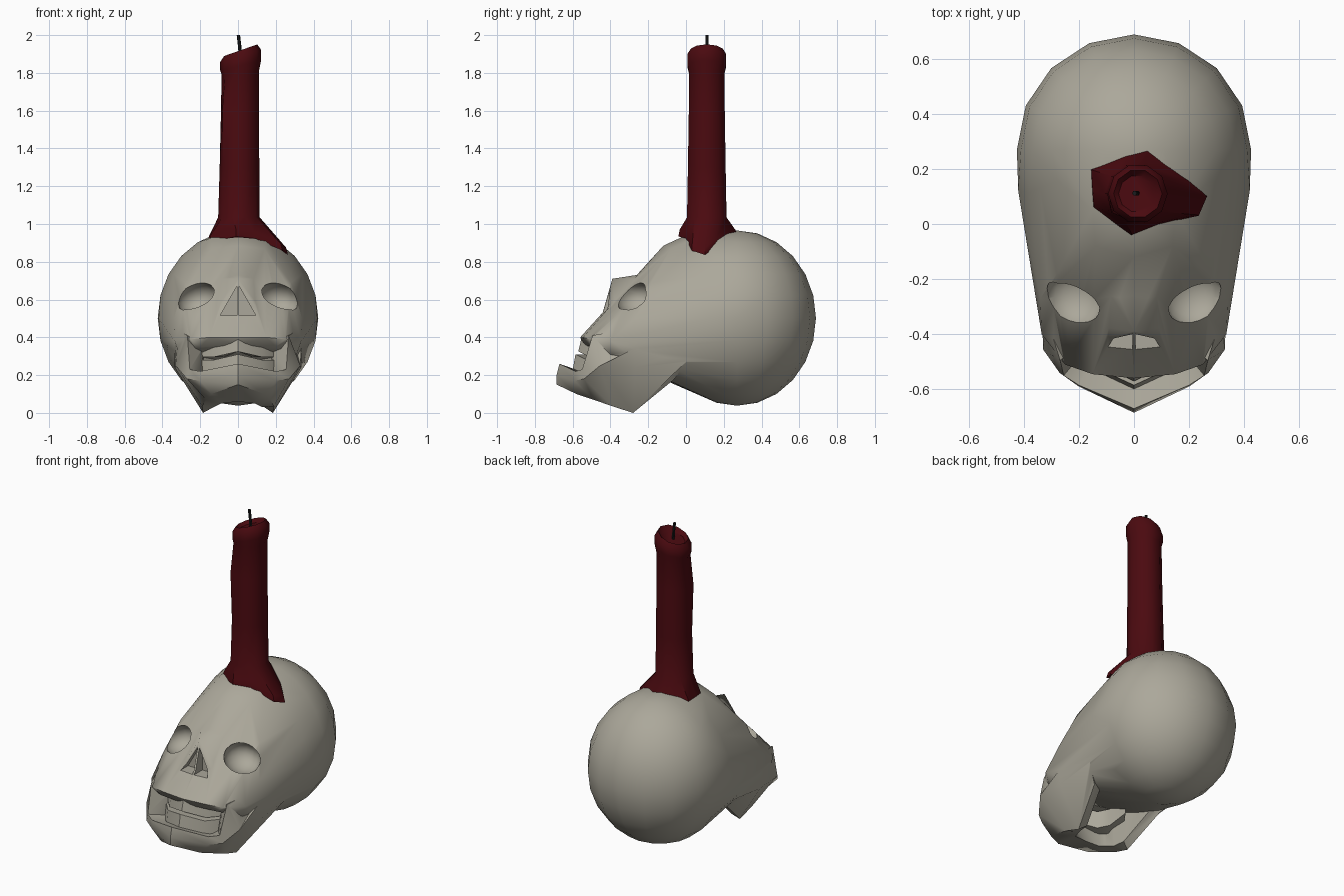
import bpy, bmesh
from math import sin, cos, pi, radians, sqrt
from mathutils import Matrix

if "Cube" in bpy.data.objects:
    bpy.data.objects.remove(bpy.data.objects["Cube"])


def material(name, rgb):
    m = bpy.data.materials.new(name)
    m.diffuse_color = (*rgb, 1)
    m.use_nodes = True
    m.node_tree.nodes["Principled BSDF"].inputs["Base Color"].default_value = m.diffuse_color
    return m


BONE = material("bone", (0.41, 0.39, 0.325))
WAX = material("wax", (0.07, 0.003, 0.005))
BLACK = material("soot", (0.01, 0.01, 0.01))


def finish(bm, name, mat):
    bmesh.ops.recalc_face_normals(bm, faces=bm.faces)
    if bm.calc_volume(signed=True) < 0:
        bmesh.ops.reverse_faces(bm, faces=bm.faces)
    me = bpy.data.meshes.new(name)
    bm.to_mesh(me)
    bm.free()
    ob = bpy.data.objects.new(name, me)
    bpy.context.collection.objects.link(ob)
    me.materials.append(mat)
    return ob


def mirrored(pts):
    return [p for x, y, z in pts for p in sorted({(x, y, z), (-x, y, z)})]


def hull(name, pts):
    bm = bmesh.new()
    for p in pts:
        bm.verts.new(p)
    r = bmesh.ops.convex_hull(bm, input=bm.verts[:])
    junk = {v for v in r["geom_interior"] + r["geom_unused"]
            if isinstance(v, bmesh.types.BMVert)}
    bmesh.ops.delete(bm, geom=list(junk), context="VERTS")
    return finish(bm, name, BONE)


def ellipsoid(center, radii, u, v, turn=Matrix()):
    bm = bmesh.new()
    mat = Matrix.Translation(center) @ turn @ Matrix.Diagonal((*radii, 1))
    bmesh.ops.create_uvsphere(bm, u_segments=u, v_segments=v, radius=1, matrix=mat)
    return bm


def loft(name, rings, mat):
    bm = bmesh.new()
    rows = [[bm.verts.new(p) for p in r] for r in rings]
    n = len(rows[0])
    for a, b in zip(rows, rows[1:]):
        for i in range(n):
            bm.faces.new((a[i], a[(i + 1) % n], b[(i + 1) % n], b[i]))
    bm.faces.new(rows[0])
    bm.faces.new(rows[-1])
    return finish(bm, name, mat)


def arch(name, half):
    """Loft sections from the centre outwards, mirrored to both sides."""
    left = [[(-x, y, z) for x, y, z in s] for s in half[:0:-1]]
    return loft(name, left + half, BONE)


def activate(ob):
    bpy.ops.object.select_all(action="DESELECT")
    ob.select_set(True)
    bpy.context.view_layer.objects.active = ob


def boolean(ob, other, op):
    activate(ob)
    m = ob.modifiers.new(op, "BOOLEAN")
    m.object, m.operation, m.solver = other, op, "EXACT"
    bpy.ops.object.modifier_apply(modifier=m.name)
    bpy.data.objects.remove(other)


def smooth(ob, angle=45):
    activate(ob)
    bpy.ops.object.shade_smooth_by_angle(angle=radians(angle))


# Cranium stretched forward into forehead, cheeks and upper jaw
face = mirrored([(0, -.12, .885), (.14, -.08, .87), (0, .02, .95), (.15, .05, .925),
                 (.42, .12, .5), (.28, -.18, .69), (.34, -.27, .5),
                 (0, -.56, .40), (.15, -.545, .40), (.25, -.51, .39),
                 (.335, -.40, .38), (.31, -.40, .31), (0, -.54, .36), (.2, -.5, .35)])
ball = ellipsoid((0, .27, .502), (.425, .418, .464), 16, 12)
skull = hull("skull", face + [v.co[:] for v in ball.verts])
ball.free()

# Nose bridge
nose = hull("nose", mirrored([(0, -.23, .735), (0, -.39, .71), (.11, -.22, .71),
                              (0, -.45, .5), (.13, -.415, .5), (.1, -.25, .52)]))
boolean(skull, nose, "UNION")

# Lower jaw: outer top, outer middle, outer bottom, inner bottom, inner top
jaw = arch("jaw", [
    [(0, -.67, .26), (0, -.685, .20), (0, -.685, .15), (0, -.44, .06), (0, -.50, .20)],
    [(.2, -.585, .22), (.2, -.59, .17), (.14, -.58, .10), (.09, -.42, .05), (.14, -.48, .19)],
    [(.255, -.55, .23), (.27, -.54, .18), (.17, -.49, .07), (.11, -.38, .04), (.18, -.46, .21)],
    [(.268, -.495, .41), (.33, -.455, .25), (.19, -.39, .035), (.13, -.34, .03), (.20, -.44, .38)],
    [(.335, -.28, .45), (.335, -.27, .24), (.185, -.28, .0), (.14, -.26, .03), (.24, -.27, .40)],
    [(.34, .05, .45), (.335, .0, .27), (.25, -.06, .18), (.19, -.08, .18), (.25, .0, .40)],
])
boolean(skull, jaw, "UNION")

# Eye sockets and nostrils
for s in (-1, 1):
    turn = Matrix.Rotation(s * radians(15), 4, "Y")
    eye = finish(ellipsoid((s * .215, -.265, .605), (.11, .11, .085), 16, 10, turn),
                 "eye_cutter", BONE)
    boolean(skull, eye, "DIFFERENCE")
    nostril = hull("nostril_cutter", [(s * x, y, z) for y in (-.5, -.37)
                   for x, z in ((.006, .67), (.006, .515), (.095, .515))])
    boolean(skull, nostril, "DIFFERENCE")
smooth(skull)


# Rows of teeth
def teeth(name, front, z0, z1):
    path = [(0, front, 0), (.13, front + .06, -.03), (.19, front + .13, -.03),
            (.21, front + .26, 0)]
    smooth(arch(name, [[(x, y, z1 + d), (x, y - .02, z0 + d),
                        (x * .6, y + .1, z0 + d), (x * .6, y + .1, z1 + d)]
                       for x, y, d in path]), 30)


teeth("upper_teeth", -.55, .325, .41)
teeth("lower_teeth", -.585, .20, .31)

# Candle: melted foot, shaft with a run of wax, tilted hollow rim
foot = [(.265, .1), (.2, .16), (.05, .27), (-.03, .25), (-.16, .2),
        (-.155, .12), (-.15, .06), (-.01, -.04), (.09, 0), (.235, .03)]
rings = [[(x, y, .47 + .464 * sqrt(1 - (x / .432) ** 2)) for x, y in foot],
         [(x * .96, .11 + (y - .11) * .96, .505 + .464 * sqrt(1 - (x / .44) ** 2))
          for x, y in foot]]
for z, r, cx, tilt in ((1.035, .11, .005, 0), (1.3, .105, .008, 0), (1.6, .1, .01, 0),
                       (1.8, .099, .012, .1), (1.84, .108, .014, .25),
                       (1.89, .108, .014, .3), (1.92, .088, .014, .35),
                       (1.895, .068, .012, .35)):
    ring = []
    for i in range(10):
        a = 2 * pi * i / 10
        q = r + (.015 if z == 1.6 and i == 6 else 0)
        ring.append((cx + q * cos(a), .11 + q * sin(a), z + tilt * q * cos(a)))
    rings.append(ring)
smooth(loft("candle", rings, WAX), 45)

# Wick
wick = [[(cx + .009 * cos(i * pi / 3), .112 + .009 * sin(i * pi / 3), z) for i in range(6)]
        for z, cx in ((1.87, .014), (1.94, .009), (2.0, .002))]
smooth(loft("wick", wick, BLACK), 45)
